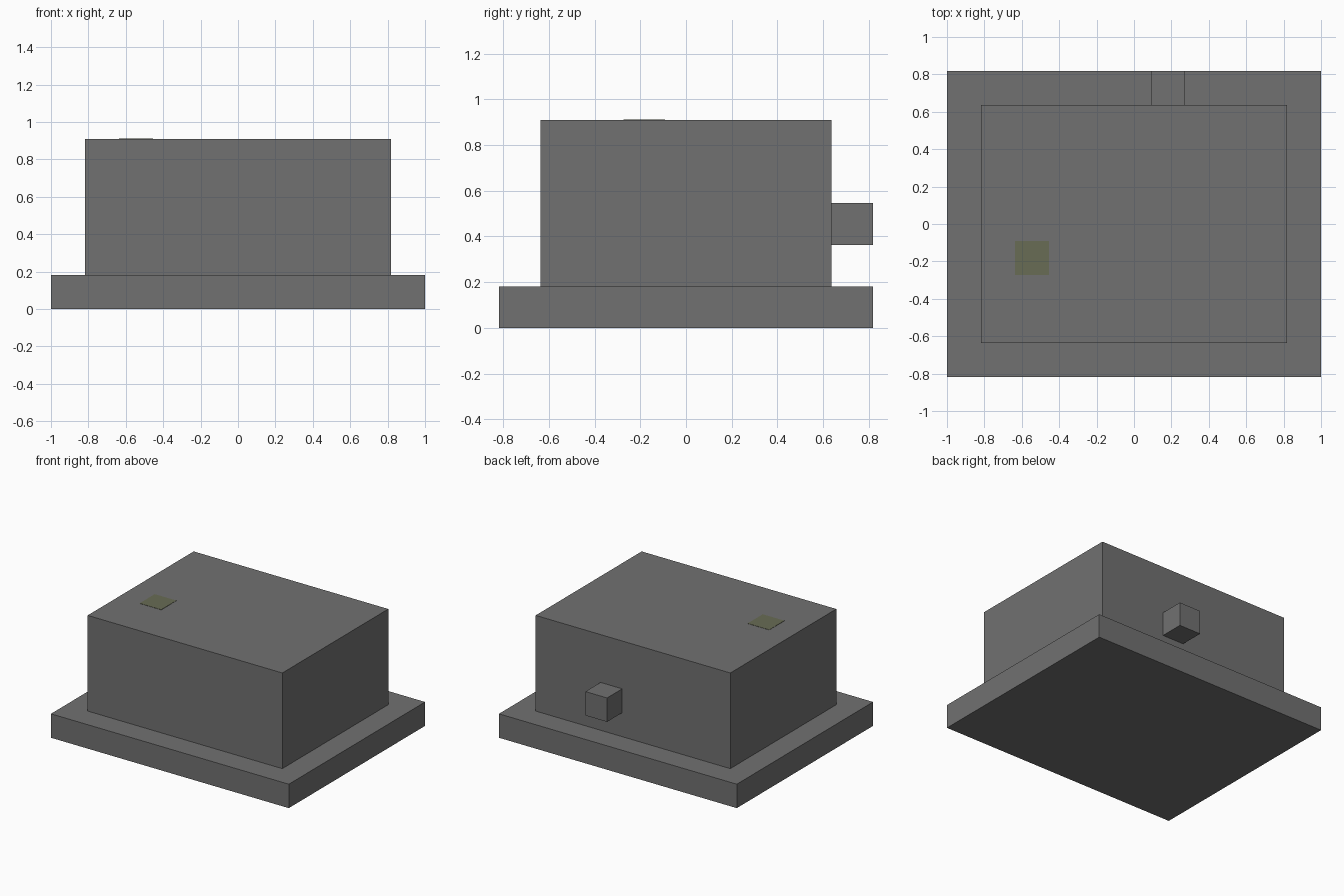
import bpy

# Remove the default object
cube = bpy.data.objects.get("Cube")
if cube:
    bpy.data.objects.remove(cube, do_unlink=True)

U = 1 / 11  # module that every part is sized in


def make_material(name, rgb):
    mat = bpy.data.materials.new(name)
    mat.use_nodes = True
    color = (*rgb, 1)
    mat.diffuse_color = color
    bsdf = mat.node_tree.nodes["Principled BSDF"]
    bsdf.inputs["Base Color"].default_value = color
    return mat


def add_box(name, low, high, mat):
    """Axis-aligned box between two corners given in modules."""
    center = [(a + b) / 2 * U for a, b in zip(low, high)]
    size = [(b - a) * U for a, b in zip(low, high)]
    bpy.ops.mesh.primitive_cube_add(size=1, location=center)
    obj = bpy.context.object
    obj.name = name
    obj.scale = size
    bpy.ops.object.transform_apply(location=False, rotation=False, scale=True)
    obj.data.materials.append(mat)
    return obj


grey = make_material("dark grey", (0.165, 0.165, 0.165))
olive = make_material("dull olive", (0.14, 0.15, 0.09))

# Wide base slab and the main block on it
add_box("base_plate", (-11, -9, 0), (11, 9, 2), grey)
add_box("main_block", (-9, -7, 2), (9, 7, 10), grey)

# Small peg on the back wall
add_box("back_peg", (1, 7, 4), (3, 9, 6), grey)

# Thin coloured patch on the top
add_box("top_patch", (-7, -3, 10), (-5, -1, 10.02), olive)
